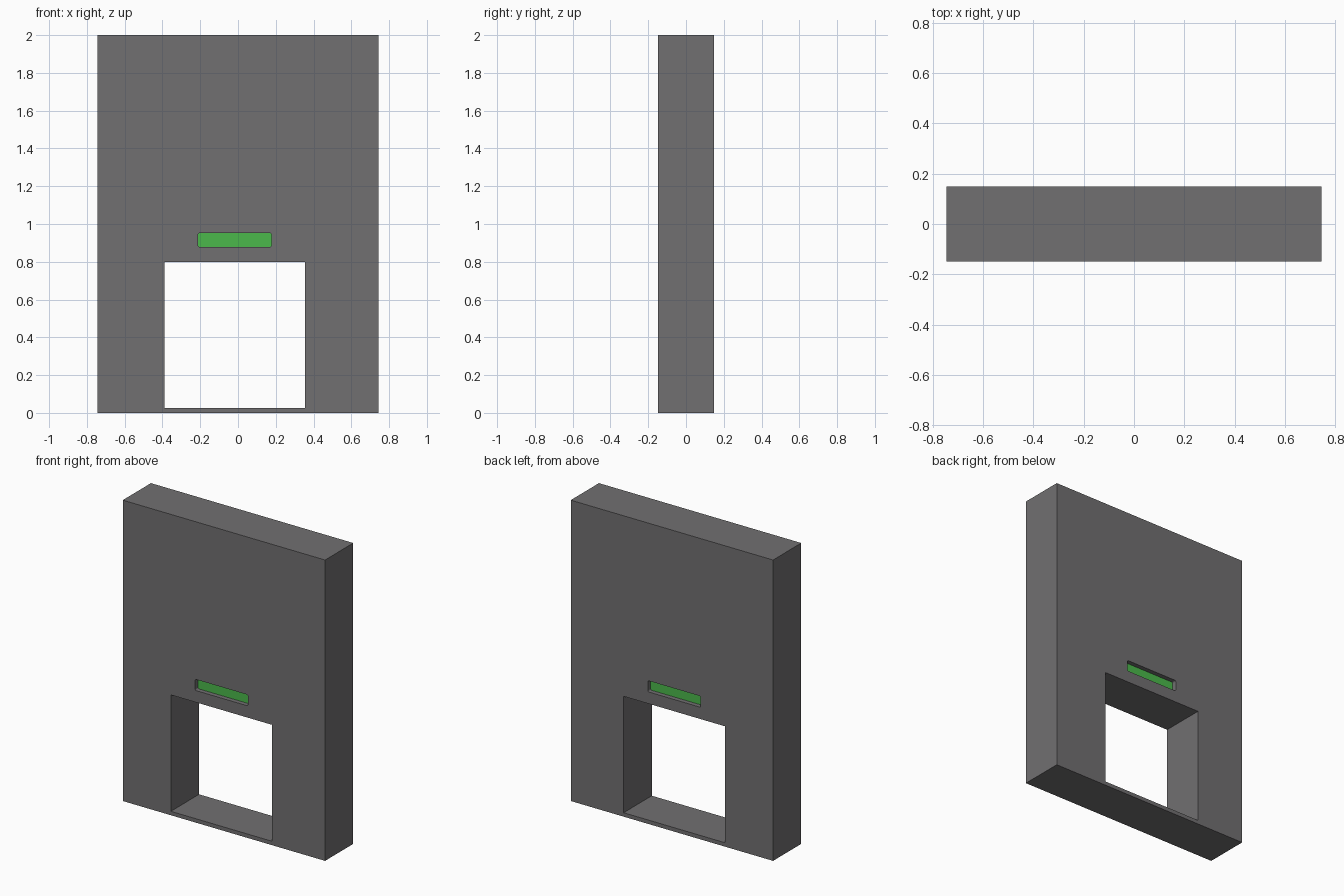
import bpy, bmesh, math
from mathutils import Matrix

if "Cube" in bpy.data.objects:
    bpy.data.objects.remove(bpy.data.objects["Cube"])


def material(name, rgb):
    m = bpy.data.materials.new(name)
    m.diffuse_color = (*rgb, 1)
    m.use_nodes = True
    m.node_tree.nodes["Principled BSDF"].inputs["Base Color"].default_value = m.diffuse_color
    return m


def rect(x0, x1, z0, z1, r=0, steps=4):
    """Rectangle outline, optionally with rounded corners."""
    if r == 0:
        return [(x0, z0), (x1, z0), (x1, z1), (x0, z1)]
    centres = [(x1 - r, z1 - r), (x0 + r, z1 - r), (x0 + r, z0 + r), (x1 - r, z0 + r)]
    pts = []
    for i, (cx, cz) in enumerate(centres):
        for s in range(steps + 1):
            a = math.pi / 2 * (i + s / steps)
            pts.append((cx + r * math.cos(a), cz + r * math.sin(a)))
    return pts


def plate(name, outlines, half_depth, mat):
    """Extrude the first outline along y, with the other outlines as holes."""
    cu = bpy.data.curves.new(name + "_profile", 'CURVE')
    cu.dimensions = '2D'
    cu.fill_mode = 'BOTH'
    cu.extrude = half_depth
    for pts in outlines:
        sp = cu.splines.new('POLY')
        sp.points.add(len(pts) - 1)
        for p, (x, z) in zip(sp.points, pts):
            p.co = (x, z, 0, 1)
        sp.use_cyclic_u = True
    tmp = bpy.data.objects.new(name + "_profile", cu)
    me = bpy.data.meshes.new_from_object(tmp)
    bpy.data.objects.remove(tmp)
    bm = bmesh.new()
    bm.from_mesh(me)
    bmesh.ops.remove_doubles(bm, verts=bm.verts, dist=1e-5)
    bmesh.ops.transform(bm, matrix=Matrix.Rotation(math.pi / 2, 4, 'X'), verts=bm.verts)
    bmesh.ops.recalc_face_normals(bm, faces=bm.faces)
    for f in bm.faces:
        f.smooth = False
    bm.to_mesh(me)
    bm.free()
    me.materials.clear()
    me.materials.append(mat)
    ob = bpy.data.objects.new(name, me)
    bpy.context.collection.objects.link(ob)
    return ob


grey = material("wall grey", (0.165, 0.16, 0.165))
green = material("indicator green", (0.07, 0.485, 0.07))

# Wall slab with a large opening and a slot above it
opening = rect(-0.39, 0.355, 0.026, 0.80)
slot = rect(-0.212, 0.177, 0.878, 0.952, 0.01)
plate("wall", [rect(-0.744, 0.744, 0, 2), opening, slot], 0.148, grey)

# Green indicator panel, recessed on both sides of the slot
plate("indicator_panel", [slot], 0.118, green)
